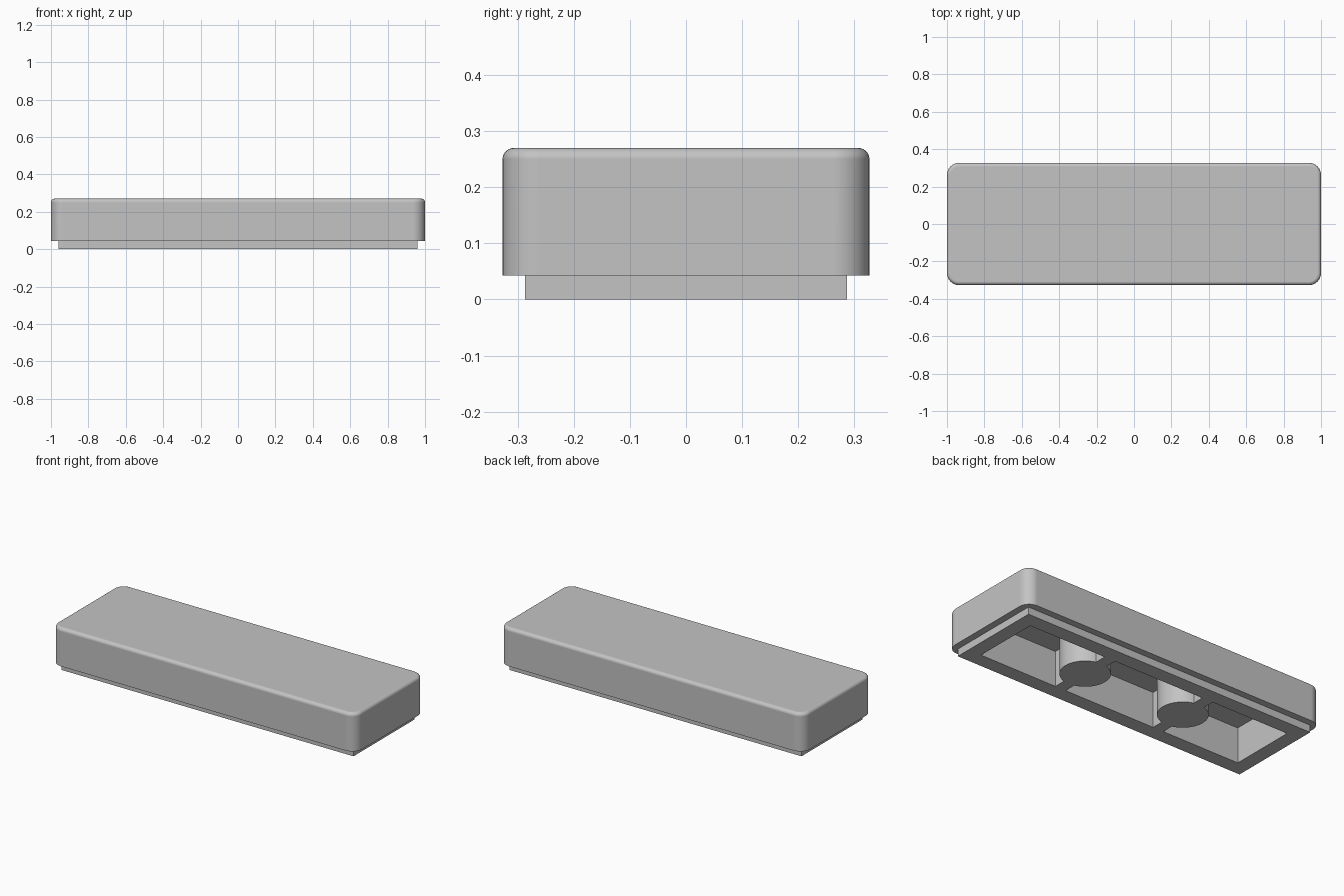
import bpy, bmesh
from math import sin, cos, pi

if "Cube" in bpy.data.objects:
    bpy.data.objects.remove(bpy.data.objects["Cube"], do_unlink=True)

grey = bpy.data.materials.new("plain grey")
grey.use_nodes = True
colour = (0.55, 0.55, 0.55, 1)
grey.diffuse_color = colour
grey.node_tree.nodes["Principled BSDF"].inputs["Base Color"].default_value = colour

ARC = 8            # segments per rounded corner
TOP, STEP, CEILING = 0.27, 0.043, 0.21
HX, HY, CORNER, FILLET = 1.0, 0.327, 0.065, 0.02
INNER_X, INNER_Y = 0.875, 0.2
POST_X, POST_R, RIB = 0.333, 0.135, 0.07


def finish(bm, name):
    bmesh.ops.recalc_face_normals(bm, faces=bm.faces)
    mesh = bpy.data.meshes.new(name)
    bm.to_mesh(mesh)
    bm.free()
    mesh.materials.append(grey)
    obj = bpy.data.objects.new(name, mesh)
    bpy.context.collection.objects.link(obj)
    bpy.ops.object.select_all(action="DESELECT")
    obj.select_set(True)
    bpy.context.view_layer.objects.active = obj
    bpy.ops.object.shade_smooth_by_angle(angle=pi / 6)
    return obj


def rounded_loop(bm, hx, hy, r, z):
    """Ring of vertices around a rectangle with corner radius r."""
    ring = []
    for k, (sx, sy) in enumerate([(1, 1), (-1, 1), (-1, -1), (1, -1)]):
        for i in range(ARC + 1):
            a = (k + i / ARC) * pi / 2
            ring.append(bm.verts.new((sx * (hx - r) + r * cos(a),
                                      sy * (hy - r) + r * sin(a), z)))
    return ring


# Hollow tile shell: cavity, recessed base, rounded body and top fillet
sections = [
    (INNER_X, INNER_Y, 0, CEILING),
    (INNER_X, INNER_Y, 0, 0),
    (0.96, 0.287, 0, 0),
    (0.96, 0.287, 0, STEP),
    (HX, HY, CORNER, STEP),
]
for i in range(7):
    a = i / 6 * pi / 2
    d = FILLET * (1 - cos(a))
    sections.append((HX - d, HY - d, CORNER - d, TOP - FILLET + FILLET * sin(a)))

bm = bmesh.new()
rings = [rounded_loop(bm, *s) for s in sections]
for low, high in zip(rings, rings[1:]):
    for i in range(len(low)):
        j = (i + 1) % len(low)
        bm.faces.new((low[i], low[j], high[j], high[i]))
bm.faces.new(rings[0])
bm.faces.new(rings[-1])
bmesh.ops.remove_doubles(bm, verts=bm.verts, dist=1e-5)
shell = finish(bm, "tile_shell")
weighted = shell.modifiers.new("even shading", "WEIGHTED_NORMAL")
weighted.keep_sharp = True

# Underside posts, each braced to the long walls by two ribs
for side, x in (("left", POST_X), ("right", -POST_X)):
    bm = bmesh.new()
    bmesh.ops.create_cone(bm, cap_ends=True, segments=48, radius1=POST_R,
                          radius2=POST_R, depth=CEILING)
    bmesh.ops.translate(bm, verts=bm.verts, vec=(x, 0, CEILING / 2))
    finish(bm, side + "_post")

    for end, s in (("back", 1), ("front", -1)):
        bm = bmesh.new()
        bmesh.ops.create_cube(bm, size=1)
        start = POST_R - 0.01
        bmesh.ops.scale(bm, verts=bm.verts, vec=(RIB, INNER_Y - start, CEILING))
        bmesh.ops.translate(bm, verts=bm.verts,
                            vec=(x, s * (INNER_Y + start) / 2, CEILING / 2))
        finish(bm, f"{side}_{end}_rib")
